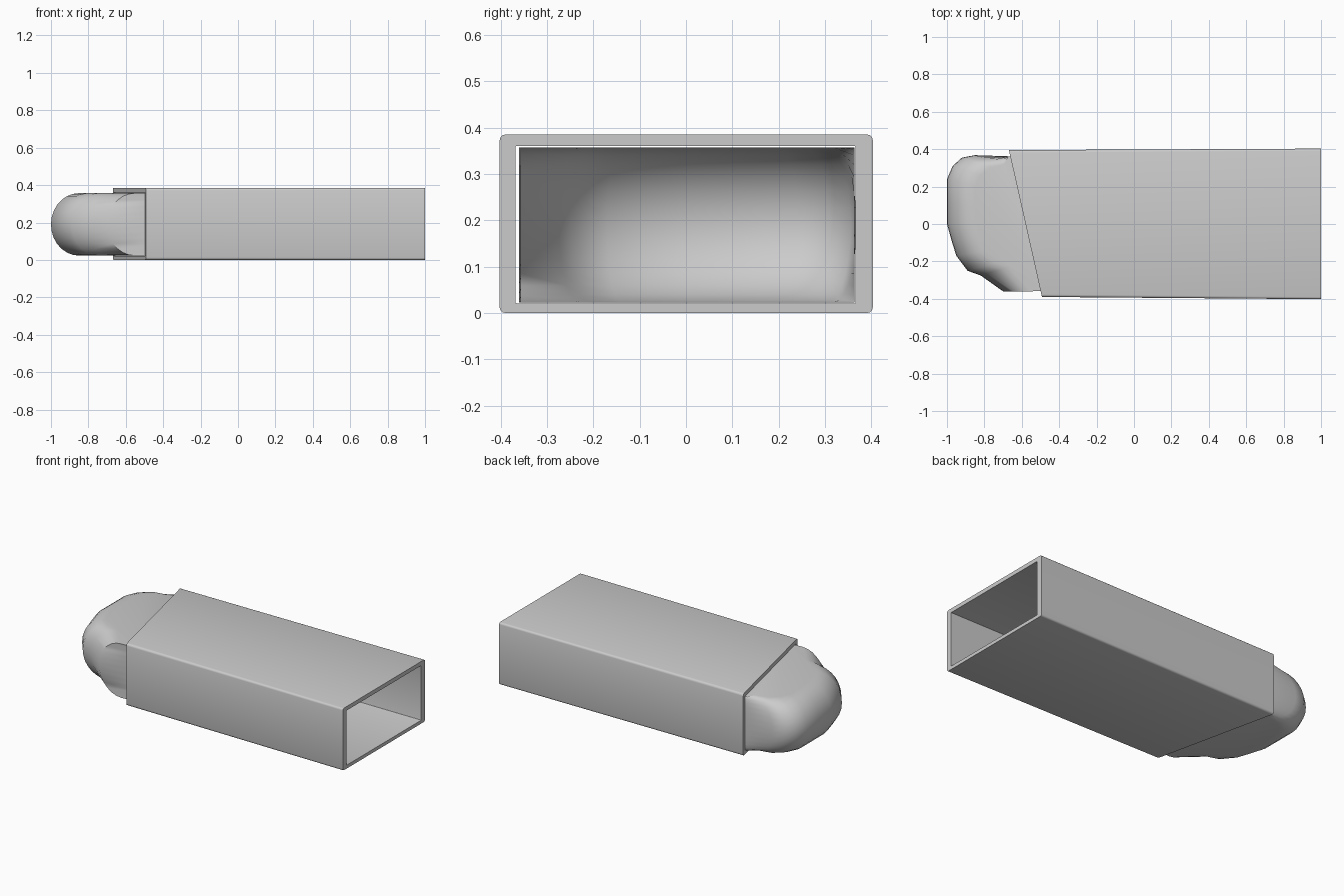
import bpy, bmesh, math

if "Cube" in bpy.data.objects:
    bpy.data.objects.remove(bpy.data.objects["Cube"])


def finish(name, bm, angle):
    bmesh.ops.recalc_face_normals(bm, faces=bm.faces[:])
    mesh = bpy.data.meshes.new(name)
    bm.to_mesh(mesh)
    bm.free()
    obj = bpy.data.objects.new(name, mesh)
    bpy.context.collection.objects.link(obj)
    bpy.ops.object.select_all(action='DESELECT')
    obj.select_set(True)
    bpy.context.view_layer.objects.active = obj
    bpy.ops.object.shade_smooth_by_angle(angle=math.radians(angle))
    return obj


def bridge(bm, a, b):
    n = len(a)
    for i in range(n):
        j = (i + 1) % n
        bm.faces.new((a[i], a[j], b[j], b[i]))


def rounded_rect(y0, y1, z0, z1, r, steps=3):
    pts = []
    for cy, cz, start in ((y1 - r, z1 - r, 0), (y0 + r, z1 - r, 90),
                          (y0 + r, z0 + r, 180), (y1 - r, z0 + r, 270)):
        for k in range(steps + 1):
            a = math.radians(start + 90 * k / steps)
            pts.append((cy + r * math.cos(a), cz + r * math.sin(a)))
    return pts


# Sleeve: hollow tube with a slanted left mouth and a square right mouth
def slant(y):
    return -0.58 - 0.225 * y


bm = bmesh.new()
left_out = rounded_rect(-0.39, 0.395, 0, 0.385, 0.014)
right_out = rounded_rect(-0.402, 0.403, 0, 0.385, 0.012)
inner = rounded_rect(-0.368, 0.366, 0.021, 0.36, 0.002)
rings = [[bm.verts.new((slant(y), y, z)) for y, z in left_out],
         [bm.verts.new((1, y, z)) for y, z in right_out],
         [bm.verts.new((1, y, z)) for y, z in inner],
         [bm.verts.new((slant(y), y, z)) for y, z in inner]]
for i in range(4):
    bridge(bm, rings[i], rings[(i + 1) % 4])
finish("sleeve", bm, 40)

# Worn block: hollow rounded tip stacked from outlines, tucked into the sleeve
outline = [(-0.45, 0.364), (-0.67, 0.362), (-0.85, 0.368), (-0.92, 0.355),
           (-0.97, 0.31), (-1.0, 0.24), (-1.0, 0.12), (-1.0, 0.0),
           (-0.975, -0.09), (-0.95, -0.17), (-0.89, -0.25), (-0.82, -0.275),
           (-0.70, -0.36), (-0.45, -0.356)]
bm = bmesh.new()
layers = []
LEVELS = 14
for k in range(LEVELS + 1):
    t = math.sin(math.pi * (k / LEVELS - 0.5))
    inset = 1 - math.sqrt(max(0, 1 - t * t))
    row = []
    for i, (x, y) in enumerate(outline):
        if 1 < i < len(outline) - 1:
            x += 0.15 * inset
            w = 0 if i == len(outline) - 2 else 1
            y -= 0.05 * inset * w * max(-1, min(1, y / 0.3))
        row.append(bm.verts.new((x, y, 0.19 + 0.167 * t)))
    layers.append(row)
for a, b in zip(layers, layers[1:]):
    for i in range(len(outline) - 1):
        bm.faces.new((a[i], a[i + 1], b[i + 1], b[i]))
bm.faces.new(layers[0])
bm.faces.new(layers[-1])
finish("worn_block", bm, 50)
